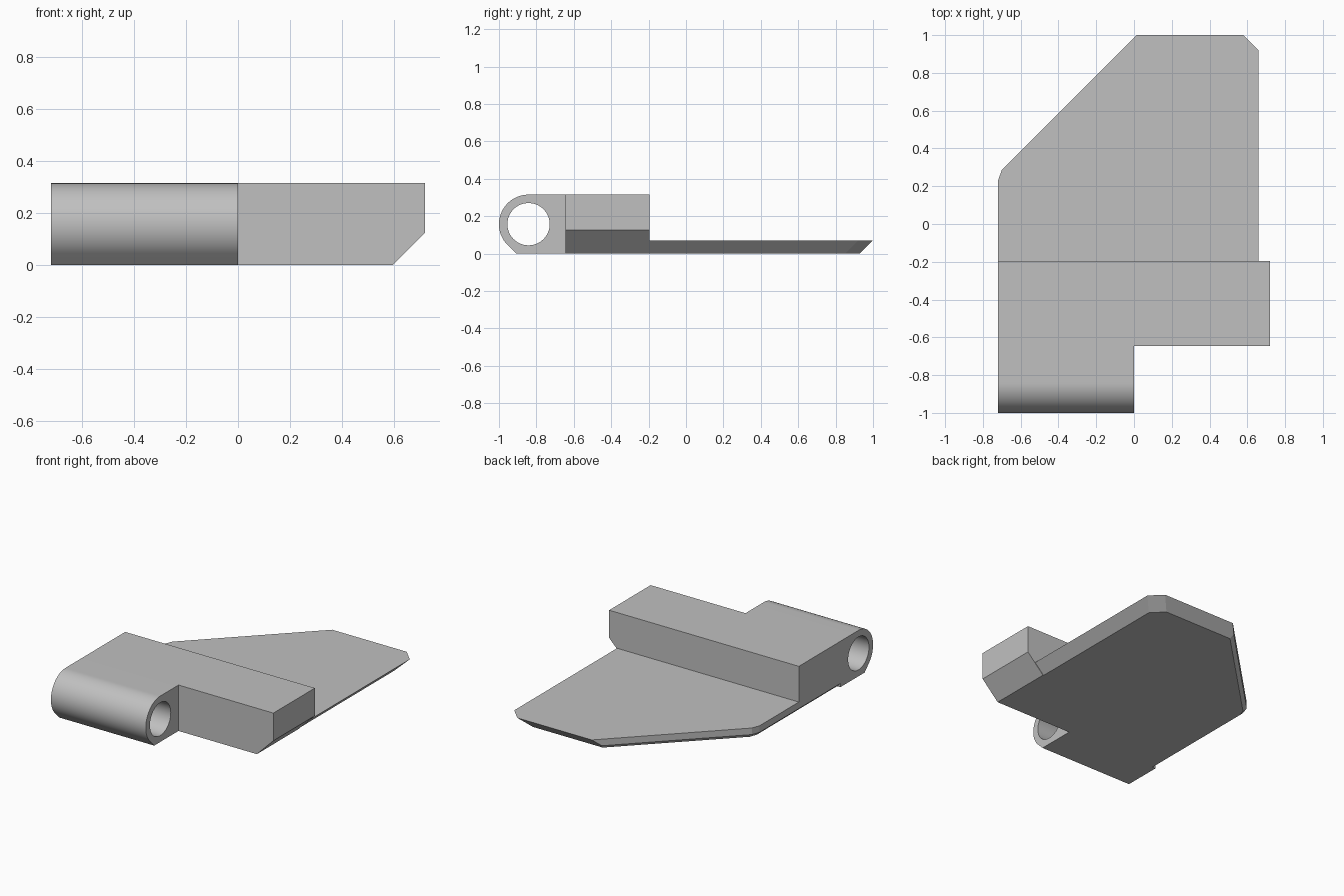
import bpy, bmesh, math
from mathutils import Vector

if "Cube" in bpy.data.objects:
    bpy.data.objects.remove(bpy.data.objects["Cube"], do_unlink=True)

# The one plain grey
grey = bpy.data.materials.new("plain grey")
grey.use_nodes = True
colour = (0.53, 0.53, 0.53, 1)
grey.diffuse_color = colour
grey.node_tree.nodes["Principled BSDF"].inputs["Base Color"].default_value = colour

WIDTH = 0.72       # half width
HEIGHT = 0.315
JOIN = -0.645      # where knuckle meets bar
STEP = -0.195      # where bar meets plate
THICK = 0.07
BEVEL = 0.025      # small lower bevel on the left-hand edges


def finish(name, bm, smooth=False):
    bmesh.ops.recalc_face_normals(bm, faces=bm.faces[:])
    mesh = bpy.data.meshes.new(name)
    bm.to_mesh(mesh)
    bm.free()
    mesh.materials.append(grey)
    obj = bpy.data.objects.new(name, mesh)
    bpy.context.collection.objects.link(obj)
    if smooth:
        bpy.ops.object.select_all(action="DESELECT")
        obj.select_set(True)
        bpy.context.view_layer.objects.active = obj
        bpy.ops.object.shade_smooth_by_angle(angle=math.radians(30))
    return obj


def extrude_loops(name, loops, offset, smooth=False):
    """Fill closed loops (inner ones become holes) and extrude them."""
    bm = bmesh.new()
    edges = []
    for loop in loops:
        verts = [bm.verts.new(p) for p in loop]
        edges += [bm.edges.new((a, b)) for a, b in zip(verts, verts[1:] + verts[:1])]
    bmesh.ops.triangle_fill(bm, edges=edges, use_beauty=True)
    made = bmesh.ops.extrude_face_region(bm, geom=bm.faces[:], use_keep_orig=True)
    moved = [g for g in made["geom"] if isinstance(g, bmesh.types.BMVert)]
    bmesh.ops.translate(bm, verts=moved, vec=Vector(offset))
    return finish(name, bm, smooth)


# Hinge knuckle: rounded nose, slanted lower edge, round bore
cy, cz, radius, bore = -0.842, 0.157, 0.158, 0.113


def arc(r, start, end, count):
    angles = [math.radians(start + (end - start) * i / count) for i in range(count + 1)]
    return [(-WIDTH, cy + r * math.cos(a), cz + r * math.sin(a)) for a in angles]


nose = arc(radius, 90, 225, 36)
outline = [(-WIDTH, JOIN, HEIGHT)] + nose + [(-WIDTH, -0.908, 0), (-WIDTH, JOIN, 0)]
hole = arc(bore, 0, 360, 64)[:-1]
extrude_loops("hinge_knuckle", [outline, hole], (WIDTH, 0, 0), smooth=True)

# Cross bar with a large lower chamfer at one end
bar = [(-WIDTH, HEIGHT), (WIDTH, HEIGHT), (WIDTH, 0.125), (0.595, 0),
       (-WIDTH + BEVEL, 0), (-WIDTH, BEVEL)]
extrude_loops("cross_bar", [[(x, JOIN, z) for x, z in bar]], (0, STEP - JOIN, 0))

# Leaf plate: stacked outlines, undercut below
top = [(-WIDTH, STEP), (-WIDTH, 0.23), (-0.7, 0.285), (0.015, 1),
       (0.58, 1), (0.66, 0.92), (0.66, STEP)]


def plate_outline(z):
    cut = THICK - z              # undercut of the far edges
    nick = max(0, BEVEL - z)     # bevel of the near edges
    shift = [(nick, 0), (nick, -nick * 0.2), (nick * 0.9, -nick * 0.4),
             (nick * 1.414 - cut, -cut), (-cut, -cut), (-cut, -cut), (-cut, 0)]
    return [(x + dx, y + dy, z) for (x, y), (dx, dy) in zip(top, shift)]


bm = bmesh.new()
rings = [[bm.verts.new(p) for p in plate_outline(z)] for z in (0, BEVEL, THICK)]
bm.faces.new(rings[0])
bm.faces.new(rings[-1])
for low, high in zip(rings, rings[1:]):
    for i in range(len(low)):
        j = (i + 1) % len(low)
        bm.faces.new((low[i], low[j], high[j], high[i]))
finish("leaf_plate", bm)
